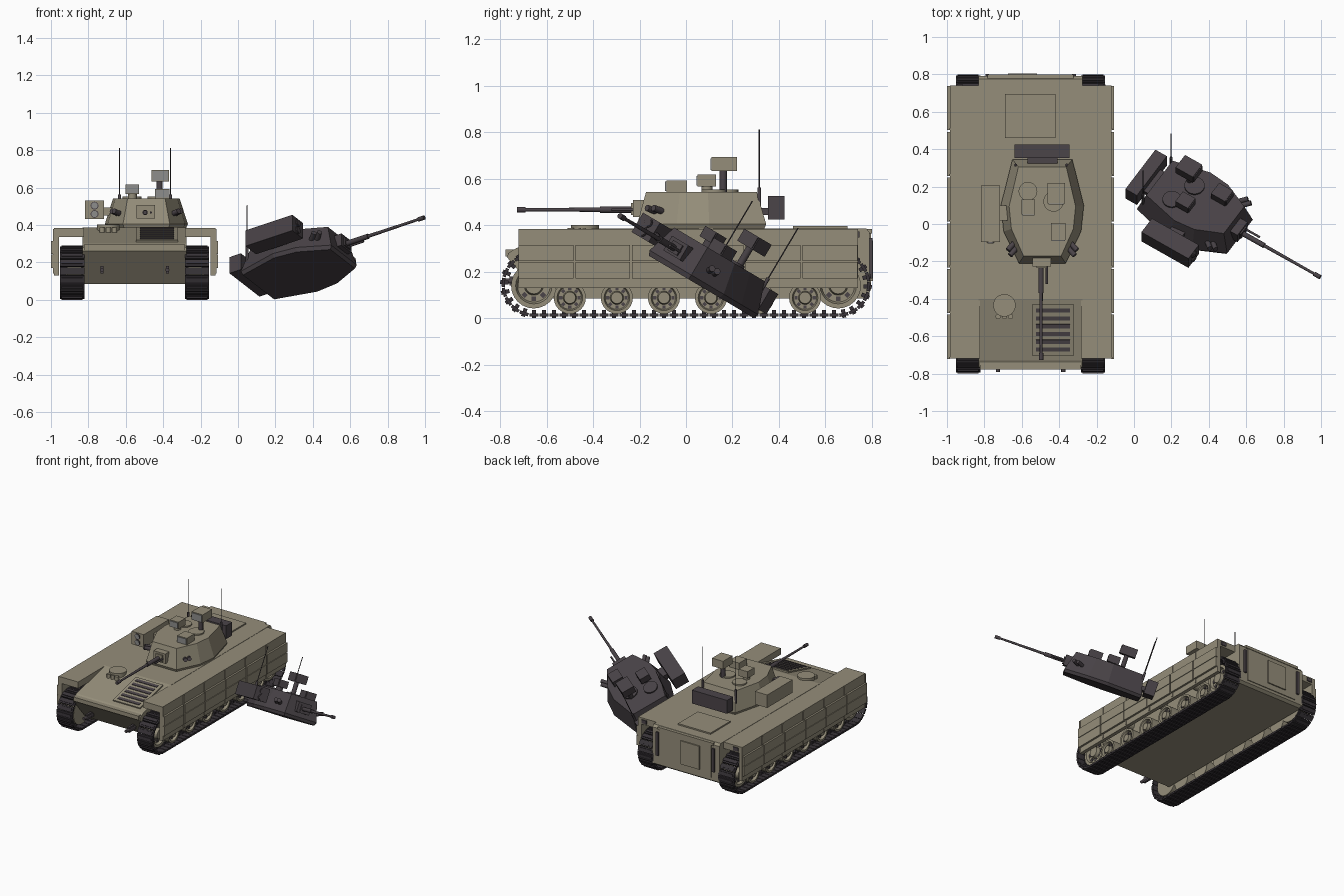
import bpy, bmesh, math
from mathutils import Matrix, Vector

if "Cube" in bpy.data.objects:
    bpy.data.objects.remove(bpy.data.objects["Cube"])


def material(name, rgb):
    m = bpy.data.materials.new(name)
    m.use_nodes = True
    m.diffuse_color = (*rgb, 1)
    m.node_tree.nodes["Principled BSDF"].inputs["Base Color"].default_value = (*rgb, 1)
    return m


KHAKI = material("khaki paint", (0.30, 0.27, 0.195))
DARK = material("dark metal", (0.07, 0.058, 0.066))
TRACK = material("track steel", (0.04, 0.034, 0.04))
GLASS = material("grey optics", (0.27, 0.27, 0.265))
BURNT = material("burnt paint", (0.063, 0.053, 0.06))

VEHICLE = Matrix.Translation((-0.553, 0, 0))


def finish(name, bm, mat, frame, smooth=False):
    bmesh.ops.recalc_face_normals(bm, faces=bm.faces)
    bm.transform(frame)
    mesh = bpy.data.meshes.new(name)
    bm.to_mesh(mesh)
    bm.free()
    mesh.materials.append(mat)
    ob = bpy.data.objects.new(name, mesh)
    bpy.context.collection.objects.link(ob)
    if smooth:
        bpy.ops.object.select_all(action='DESELECT')
        ob.select_set(True)
        bpy.context.view_layer.objects.active = ob
        bpy.ops.object.shade_smooth_by_angle(angle=math.radians(35))
    return ob


def cube(bm, centre, size, turn=Matrix()):
    m = Matrix.Translation(centre) @ turn @ Matrix.Diagonal((*size, 1))
    bmesh.ops.create_cube(bm, size=1, matrix=m)


def box(name, x, y, z, mat=KHAKI, frame=VEHICLE):
    """Box between (low, high) pairs on each axis."""
    bm = bmesh.new()
    cube(bm, [sum(p) / 2 for p in (x, y, z)], [abs(p[1] - p[0]) for p in (x, y, z)])
    return finish(name, bm, mat, frame)


def rod(name, a, b, r, mat=KHAKI, frame=VEHICLE, sides=20, r2=None):
    """Cylinder or cone from a to b."""
    a, b = Vector(a), Vector(b)
    bm = bmesh.new()
    turn = (b - a).to_track_quat('Z', 'Y').to_matrix().to_4x4()
    bmesh.ops.create_cone(bm, cap_ends=True, segments=sides, radius1=r, radius2=r2 or r,
                          depth=(b - a).length, matrix=Matrix.Translation((a + b) / 2) @ turn)
    return finish(name, bm, mat, frame, True)


def loft(name, rings, mat, frame):
    """Solid through rings that share a point count."""
    bm = bmesh.new()
    loops = [[bm.verts.new(p) for p in ring] for ring in rings]
    n = len(loops[0])
    for lo, hi in zip(loops, loops[1:]):
        for i in range(n):
            bm.faces.new((lo[i], lo[(i + 1) % n], hi[(i + 1) % n], hi[i]))
    bm.faces.new(loops[0])
    bm.faces.new(loops[-1])
    return finish(name, bm, mat, frame)


def wheel(name, side, y, z, r, w=0.085):
    """Dished wheel turned about the x axis."""
    u0, u1 = 0.285, 0.285 + w
    profile = [(u0, 0), (u0, r), (u1, r), (u1, r * .8), (u1 - .02, r * .72),
               (u1 - .02, r * .42), (u1 + .004, r * .36), (u1 + .004, 0)]
    bm = bmesh.new()
    pts = [bm.verts.new((side * u, y, z + h)) for u, h in profile]
    edges = [bm.edges.new(p) for p in zip(pts, pts[1:])]
    bmesh.ops.spin(bm, geom=pts + edges, cent=(0, y, z), axis=(1, 0, 0), angle=math.tau, steps=24)
    bmesh.ops.remove_doubles(bm, verts=bm.verts, dist=1e-5)
    finish(name, bm, KHAKI, VEHICLE, True)
    bm = bmesh.new()
    for i in range(8):
        a = i * math.tau / 8
        cube(bm, (side * (u1 - .018), y + r * .57 * math.cos(a), z + r * .57 * math.sin(a)),
             (0.008, r * .2, r * .2), Matrix.Rotation(a, 4, 'X'))
    finish(name + "_bolts", bm, DARK, VEHICLE)


def track(name, side, end=0.655, zc=0.145, r=0.131, links=80):
    """Links spread evenly around a rounded belt."""
    bm = bmesh.new()
    straight, arc = 2 * end, math.pi * r
    step = 2 * (straight + arc) / links
    for i in range(links):
        s = i * step
        flip = 1
        if s >= straight + arc:
            s, flip = s - straight - arc, -1
        a = max(0, s - straight) / r
        y = -end + min(s, straight) + r * math.sin(a)
        h = -r * math.cos(a)
        centre = Vector((side * 0.334, flip * y, zc + flip * h))
        out = Vector((0, flip * math.sin(a), -flip * math.cos(a)))
        turn = Matrix.Rotation(a + (math.pi if flip < 0 else 0), 4, 'X')
        cube(bm, centre, (0.13, step * .9, 0.014), turn)
        cube(bm, centre + out * .01, (0.112, step * .4, 0.008), turn)
        cube(bm, centre - out * .014, (0.015, step * .4, 0.016), turn)
    finish(name, bm, TRACK, VEHICLE)


# Hull from a side profile
side_view = [(-.40, .387), (.775, .387), (.79, .37), (.79, .10), (.77, .085),
             (-.62, .085), (-.77, .262), (-.765, .28), (-.73, .302)]
loft("hull", [[(u, y, z) for y, z in side_view] for u in (-.278, .278)], KHAKI, VEHICLE)
box("nose_strip", (-.27, .27), (-.777, -.735), (.265, .295))
box("rear_lip", (-.23, .23), (.775, .80), (.365, .385))
box("rear_ramp", (-.21, .21), (.785, .796), (.12, .365))
box("rear_door", (-.12, .035), (.79, .805), (.16, .335))
box("roof_hatch", (-.137, .133), (.46, .695), (.38, .397))

# Engine grille lying on the sloping front plate
slope = Matrix.Translation((.12, -.565, .345)) @ Matrix.Rotation(math.atan2(.085, .33), 4, 'X')
on_slope = VEHICLE @ slope
box("grille_frame", (-.112, .112), (-.14, .14), (-.01, .009), KHAKI, on_slope)
for i in range(6):
    y = -.107 + i * .043
    box("grille_slot", (-.09, .09), (y - .011, y + .011), (0, .013), DARK, on_slope)

# Driver position
rod("driver_hatch", (-.14, -.435, .36), (-.14, -.435, .402), .06, sides=28)
for i in (-1, 0, 1):
    rod("driver_periscope", (-.14 + i * .033, -.495, .35), (-.14 + i * .033, -.495, .388), .014)

# Both sides: sponsons, armour panels, running gear
for side, label in ((1, "left_"), (-1, "right_")):
    def span(a, b):
        return sorted((side * a, side * b))
    box(label + "sponson_roof", span(.27, .43), (-.72, .74), (.337, .385))
    box(label + "skirt_wall", span(.405, .432), (-.72, .74), (.13, .385))
    for i in range(6):
        y = -.725 + i * .2445
        for low, high in ((.17, .242), (.246, .315)):
            box(label + "armour_panel", span(.43, .446), (y + .004, y + .24), (low, high))
        box(label + "panel_rib", span(.43, .437), (y + .004, y + .014), (.14, .38))
    for i in range(6):
        wheel(label + "road_wheel", side, -.5 + i * .2025, .088, .069)
    wheel(label + "drive_wheel", side, -.655, .14, .098, .075)
    wheel(label + "idler_wheel", side, .655, .14, .098, .075)
    for i in range(3):
        rod(label + "return_roller", (side * .27, -.35 + i * .35, .235),
            (side * .37, -.35 + i * .35, .235), .028)
    track(label + "track", side)
    rod(label + "tow_hook", (side * .175, -.68, .16), (side * .175, -.79, .16), .011, DARK)
    box(label + "tow_plate", span(.167, .183), (-.76, -.68), (.14, .18), DARK)
    box(label + "ramp_hinge", span(.222, .242), (.785, .803), (.17, .345), DARK)
    box(label + "tail_light", span(.36, .40), (.738, .747), (.348, .374), DARK)


def turret(prefix, frame, paint, metal, glass):
    def b(name, x, y, z, mat=paint):
        box(prefix + name, x, y, z, mat, frame)

    def c(name, p, q, r, mat=paint, **kw):
        rod(prefix + name, p, q, r, mat, frame, **kw)

    # Faceted shell
    half = [(.16, .345), (.222, .10), (.207, -.04), (.125, -.21)]
    plan = half + [(-x, y) for x, y in reversed(half)]
    rings = [[(x * k, .06 + (y - .06) * j, z) for x, y in plan]
             for k, j, z in ((.95, .97, -.012), (1, 1, .01), (.8, .86, .148))]
    loft(prefix + "turret_shell", rings, paint, frame)

    # Gun
    b("mantlet", (-.052, .046), (-.228, -.14), (.04, .113))
    b("mantlet_face", (-.03, .026), (-.236, -.22), (.05, .1))
    c("gun_sleeve", (-.007, -.2, .072), (-.007, -.37, .072), .014, metal)
    c("gun_barrel", (-.007, -.36, .072), (-.007, -.70, .072), .0095, metal, r2=.007)
    c("muzzle", (-.007, -.69, .072), (-.007, -.728, .072), .012, metal)
    c("coaxial_gun", (.024, -.22, .072), (.024, -.32, .072), .006, metal)

    # Launcher box and rear stowage box
    b("launcher_box", (-.328, -.226), (-.095, .205), (.038, .135))
    b("launcher_arm", (-.23, -.17), (.02, .1), (.055, .1))
    for z in (.064, .109):
        c("launcher_ring", (-.277, -.08, z), (-.277, -.1, z), .021, metal)
        c("launcher_tube", (-.277, -.08, z), (-.277, -.103, z), .017, glass)
    b("rear_stowage", (-.148, .144), (.352, .425), (.03, .13), metal)
    b("stowage_bracket", (-.08, .08), (.29, .36), (.05, .08), metal)

    # Roof hatches and sights
    c("commander_hatch", (-.077, .175, .14), (-.077, .175, .158), .05, sides=28)
    c("gunner_hatch", (.06, .12, .14), (.06, .12, .158), .054, sides=28)
    c("small_sight_base", (-.075, .09, .14), (-.075, .09, .18), .024)
    b("small_sight", (-.112, -.038), (.05, .13), (.172, .223))
    b("small_sight_glass", (-.107, -.043), (.045, .052), (.177, .218), glass)
    c("tall_sight_post", (.07, .16, .14), (.07, .16, .245), .016, metal)
    b("tall_sight", (.028, .12), (.11, .22), (.238, .298))
    b("tall_sight_glass", (.033, .115), (.105, .112), (.243, .293), glass)
    b("front_sight", (.045, .125), (-.085, .005), (.14, .198))
    b("front_sight_glass", (.05, .12), (-.09, -.083), (.152, .193), glass)

    # Smoke dischargers and aerials
    for s in (-1, 1):
        for i in (0, 1):
            y = -.115 - i * .028
            c("smoke_tube", (s * (.145 - i * .012), y + .02, .062), (s * (.185 - i * .012), y - .025, .08),
              .014, metal)
    for x in (-.143, .13):
        c("aerial_base", (x, .315, .06), (x, .315, .168), .008, metal)
        c("aerial", (x, .315, .15), (x, .315, .418), .0028, metal, sides=8)


turret("", Matrix.Translation((-.49, 0, .395)), KHAKI, DARK, GLASS)

# Blown-off turret resting on the ground beside the vehicle
up = Vector((0, .51, .86)).normalized()
back = Vector((-.84, .48, -.27))
back = (back - up * back.dot(up)).normalized()
axes = Matrix((back.cross(up), back, up)).transposed().to_4x4()
turret("wrecked_", Matrix.Translation((.391, .027, .172)) @ axes, BURNT, BURNT, BURNT)
